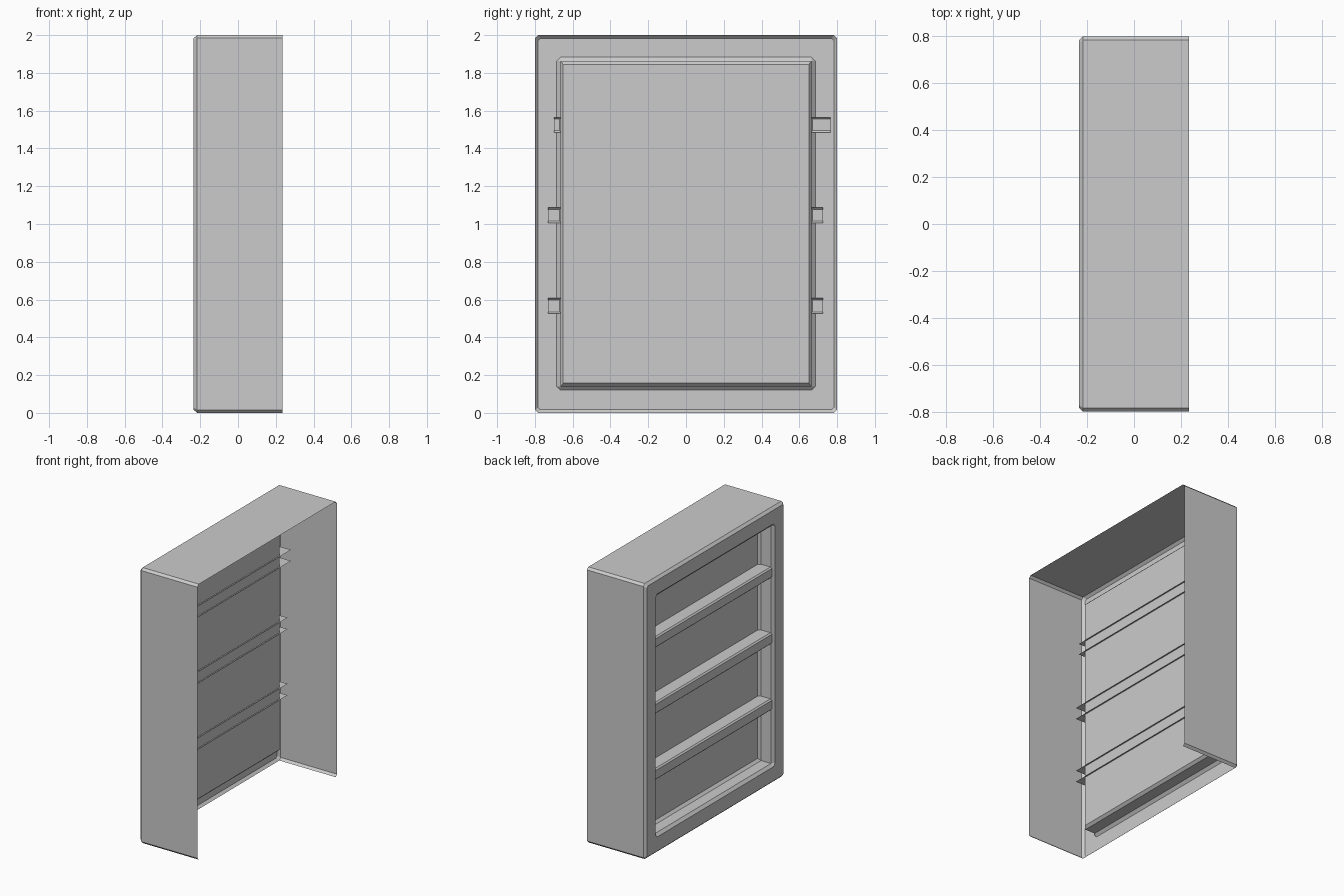
import bpy, bmesh

if "Cube" in bpy.data.objects:
    bpy.data.objects.remove(bpy.data.objects["Cube"])


def ring(bm, x, half, z0, z1, c):
    """Rectangle in the YZ plane with corners cut by c."""
    pts = [(-half + c, z0), (half - c, z0), (half, z0 + c), (half, z1 - c),
           (half - c, z1), (-half + c, z1), (-half, z1 - c), (-half, z0 + c)]
    return [bm.verts.new((x, y, z)) for y, z in pts]


def finish(bm, name):
    bmesh.ops.remove_doubles(bm, verts=bm.verts, dist=1e-5)
    bmesh.ops.dissolve_degenerate(bm, edges=bm.edges, dist=1e-5)
    mesh = bpy.data.meshes.new(name)
    bm.to_mesh(mesh)
    bm.free()
    obj = bpy.data.objects.new(name, mesh)
    bpy.context.collection.objects.link(obj)
    return obj


def loft(name, sections, open_floor=False, cap=False):
    """Skin rectangular sections running from back to front."""
    bm = bmesh.new()
    rings = [ring(bm, *s) for s in sections]
    for k, (a, b) in enumerate(zip(rings, rings[1:])):
        for i in range(8):
            if open_floor and k == 0 and i == 0:
                continue
            j = (i + 1) % 8
            bm.faces.new((a[i], b[i], b[j], a[j]))
    if cap:
        bm.faces.new(rings[-1][::-1])
    return finish(bm, name)


def shelf(name, z0, z1, y0, y1):
    """Hollow shelf: top, bottom and chamfered front, open at back and ends."""
    front, back, c = -0.222, -0.11, 0.01
    prof = [(back, z0), (front + c, z0), (front, z0 + c),
            (front, z1 - c), (front + c, z1), (back, z1)]
    bm = bmesh.new()
    a, b = [[bm.verts.new((x, y, z)) for x, z in prof] for y in (y0, y1)]
    for i in range(5):
        bm.faces.new((a[i], a[i + 1], b[i + 1], b[i]))
    for f in bm.faces:
        f.normal_flip()
    bm.normal_update()
    # make the top face point up
    if max(bm.faces, key=lambda f: f.calc_center_median().z).normal.z < 0:
        for f in bm.faces:
            f.normal_flip()
    return finish(bm, name)


# Outer casing: open back and floor, chamfered edges, flat front frame
loft("casing", [
    (0.235, 0.80, 0.0, 2.0, 0.016),
    (-0.217, 0.80, 0.0, 2.0, 0.016),
    (-0.235, 0.783, 0.017, 1.983, 0.012),
    (-0.235, 0.685, 0.12, 1.883, 0.02),
], open_floor=True)

# Recessed compartment with chamfered rims and closed back panel
loft("recess", [
    (-0.235, 0.685, 0.12, 1.883, 0.02),
    (-0.217, 0.665, 0.14, 1.863, 0.0),
    (-0.138, 0.665, 0.14, 1.863, 0.0),
    (-0.12, 0.65, 0.157, 1.845, 0.0),
], cap=True)

# Three shelves, running past the recess side walls
for label, z0, z1, y0, y1 in (("lower", 0.525, 0.608, -0.73, 0.725),
                              ("middle", 1.005, 1.088, -0.73, 0.725),
                              ("upper", 1.485, 1.565, -0.70, 0.765)):
    shelf(label + "_shelf", z0, z1, y0, y1)
